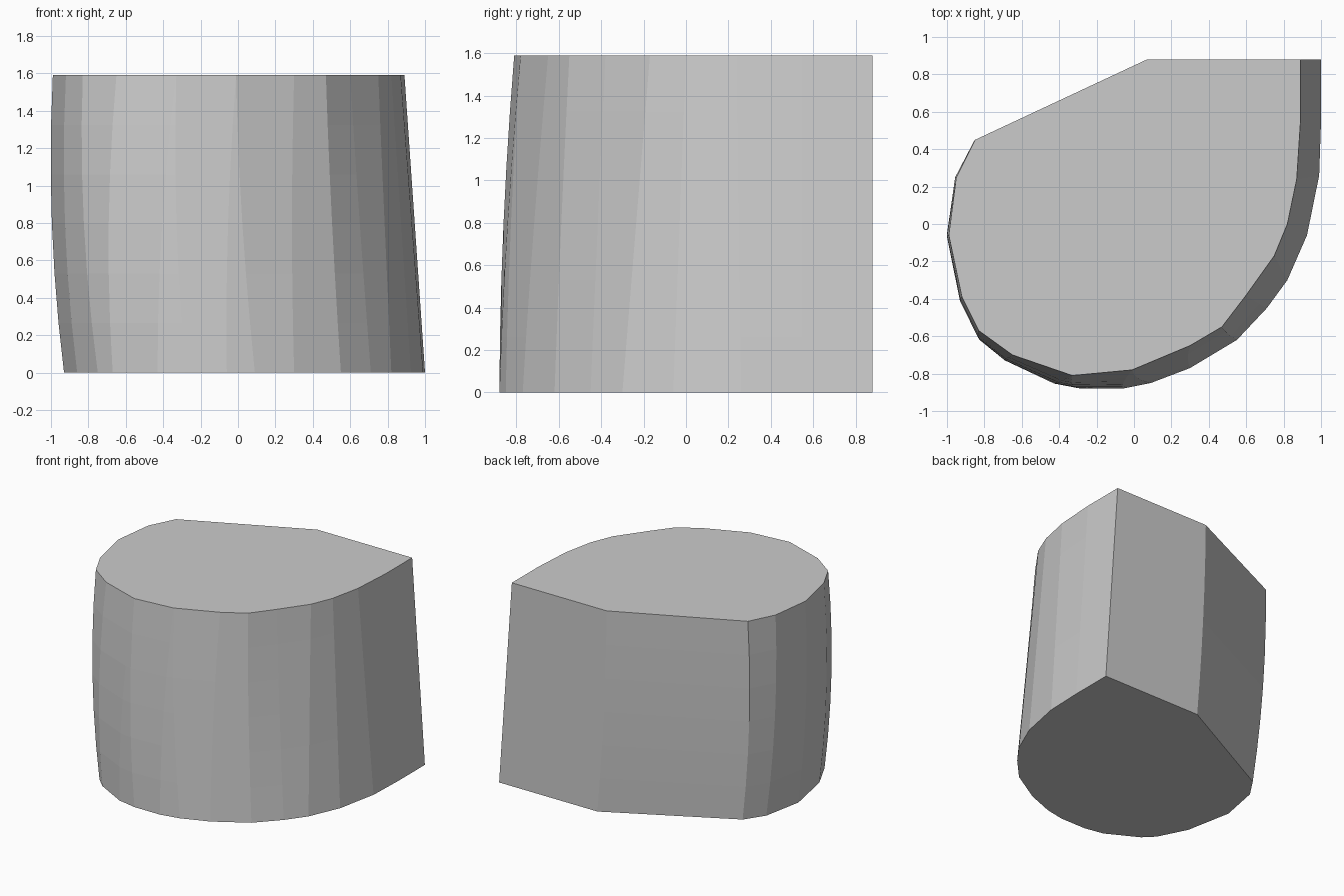
import bpy
import bmesh

cube = bpy.data.objects.get("Cube")
if cube:
    bpy.data.objects.remove(cube, do_unlink=True)

HEIGHT = 1.59
STEPS = 6

# Matching corners of the outline: (bottom x, bottom y, top x, top y)
OUTLINE = [
    (1, .88, .89, .88), (1, .55, .89, .55), (.99, .26, .87, .24),
    (.925, -.06, .82, 0), (.82, -.3, .75, -.17), (.71, -.45, .6, -.38),
    (.55, -.62, .47, -.55), (.3, -.77, .3, -.65), (.09, -.85, -.01, -.78),
    (-.06, -.88, -.01, -.78), (-.28, -.88, -.33, -.81), (-.43, -.85, -.33, -.81),
    (-.67, -.72, -.65, -.7), (-.75, -.64, -.83, -.57), (-.86, -.42, -.92, -.39),
    (-.93, -.06, -.99, -.06), (-.87, .25, -.95, .25), (-.77, .4, -.85, .45),
    (.15, .88, .07, .88),
]


def make_material(name, color):
    material = bpy.data.materials.new(name)
    material.use_nodes = True
    material.diffuse_color = color
    shader = next(n for n in material.node_tree.nodes if n.type == "BSDF_PRINCIPLED")
    shader.inputs["Base Color"].default_value = color
    return material


def corner_at(corner, t):
    """Blend from bottom to top, swelling gently towards the left and front."""
    bottom_x, bottom_y, top_x, top_y = corner
    x = bottom_x + (top_x - bottom_x) * t
    y = bottom_y + (top_y - bottom_y) * t
    swell = 4 * t * (1 - t) * min(1, max(0, .5 - .6 * x))
    return (x - .035 * swell, y + .027 * min(y, 0) * swell, HEIGHT * t)


def build_block(name, material):
    bm = bmesh.new()
    rings = []
    for step in range(STEPS + 1):
        t = step / STEPS
        rings.append([bm.verts.new(corner_at(corner, t)) for corner in OUTLINE])

    # Side walls between neighbouring rings
    count = len(OUTLINE)
    for lower, upper in zip(rings, rings[1:]):
        for i in range(count):
            j = (i + 1) % count
            bm.faces.new((lower[i], lower[j], upper[j], upper[i]))

    # Flat top and bottom
    bm.faces.new(rings[0])
    bm.faces.new(rings[-1])

    # Close the wedge facets that meet in a point at the top
    bmesh.ops.remove_doubles(bm, verts=bm.verts, dist=.001)
    bmesh.ops.recalc_face_normals(bm, faces=bm.faces)
    mesh = bpy.data.meshes.new(name)
    bm.to_mesh(mesh)
    bm.free()
    mesh.materials.append(material)
    block = bpy.data.objects.new(name, mesh)
    bpy.context.collection.objects.link(block)
    return block


build_block("faceted_block", make_material("light_grey", (.6, .6, .6, 1)))
